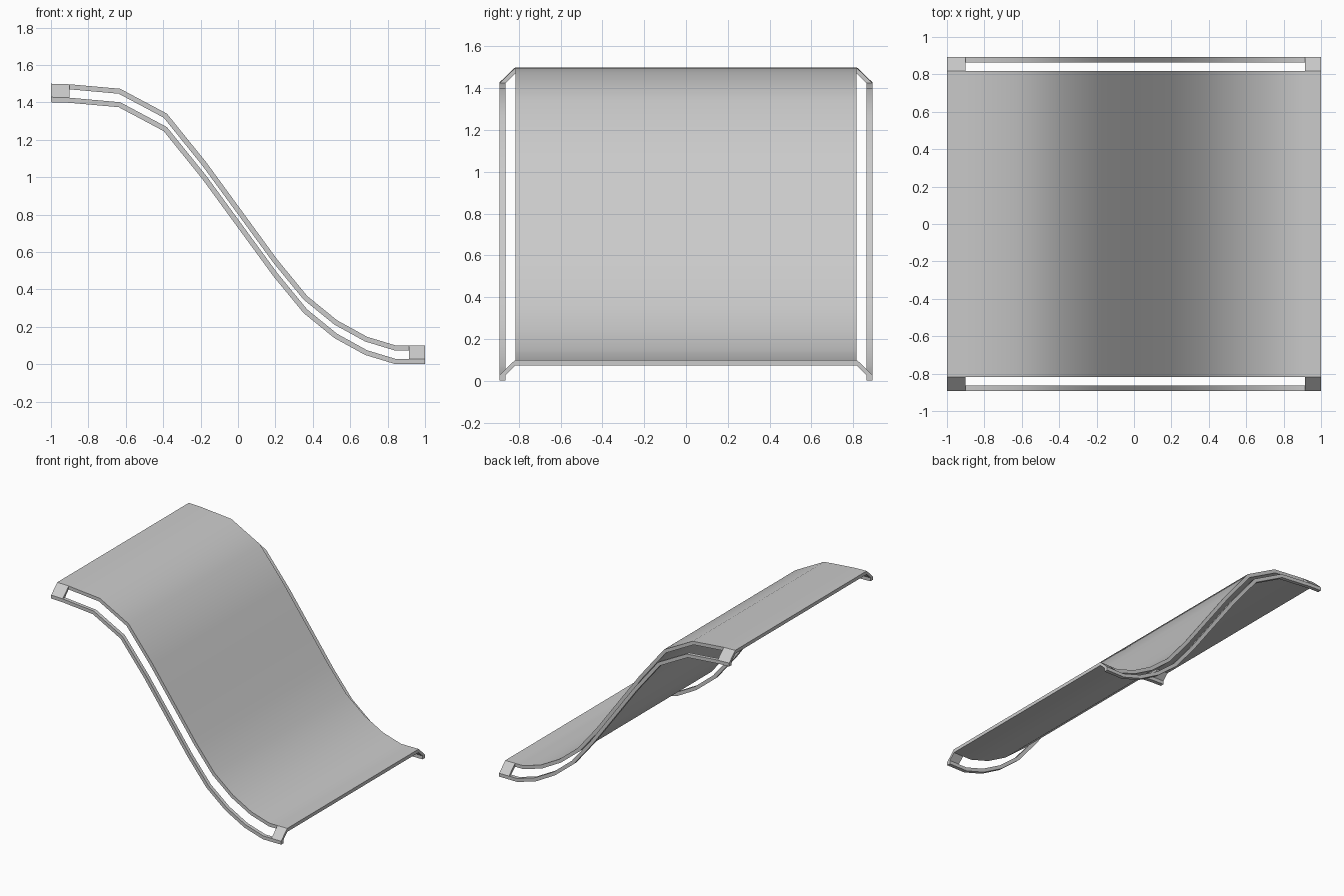
import bpy, bmesh
from mathutils import Vector

if "Cube" in bpy.data.objects:
    bpy.data.objects.remove(bpy.data.objects["Cube"])

# Side profile of the curved deck (top surface), x and z
PATH = [(-1, 1.5), (-0.9, 1.497), (-0.63, 1.473), (-0.38, 1.34), (-0.17, 1.08),
        (0.02, 0.82), (0.21, 0.56), (0.37, 0.365), (0.53, 0.235), (0.69, 0.147),
        (0.845, 0.1), (0.915, 0.1), (1, 0.1)]
T = 0.027                      # sheet thickness
DROP = 0.072                   # rail top below deck top
Y_DECK, Y_IN, Y_OUT = 0.817, 0.863, 0.892


def miter(i):
    """Downward mitred normal of the profile, vertical at the two ends."""
    if i in (0, len(PATH) - 1):
        return Vector((0, -1))
    a, b, c = (Vector(PATH[j]) for j in (i - 1, i, i + 1))
    n1 = Vector(((b - a).y, -(b - a).x)).normalized()
    n2 = Vector(((c - b).y, -(c - b).x)).normalized()
    m = (n1 + n2).normalized()
    return m / m.dot(n1)


def sweep(name, section, rows):
    """Sweep a section of (y, drop, thickness) points along path rows."""
    bm = bmesh.new()
    rings = []
    for i in rows:
        x, z = PATH[i]
        m = miter(i)
        rings.append([bm.verts.new((x + m.x * t, y, z - d + m.y * t))
                      for y, d, t in section])
    n = len(section)
    for a, b in zip(rings, rings[1:]):
        for k in range(n):
            bm.faces.new((a[k], a[(k + 1) % n], b[(k + 1) % n], b[k]))
    bm.faces.new(rings[0])
    bm.faces.new(rings[-1])
    bmesh.ops.recalc_face_normals(bm, faces=bm.faces)
    me = bpy.data.meshes.new(name)
    bm.to_mesh(me)
    bm.free()
    ob = bpy.data.objects.new(name, me)
    bpy.context.collection.objects.link(ob)
    bpy.ops.object.select_all(action='DESELECT')
    ob.select_set(True)
    bpy.context.view_layer.objects.active = ob
    bpy.ops.object.shade_smooth_by_angle(angle=0.6)


every_row = range(len(PATH))
last = len(PATH) - 1

# Curved deck
sweep("deck", [(-Y_DECK, 0, 0), (Y_DECK, 0, 0), (Y_DECK, 0, T), (-Y_DECK, 0, T)], every_row)

for s, side in ((-1, "front"), (1, "back")):
    # Rail running below the deck edge
    sweep(side + "_rail", [(s * Y_IN, DROP, 0), (s * Y_OUT, DROP, 0),
                           (s * Y_OUT, DROP, T), (s * Y_IN, DROP, T)], every_row)
    # Sloped webs joining rail and deck at both ends
    web = [(s * Y_DECK, 0, 0), (s * Y_OUT, DROP, 0), (s * Y_IN, DROP, 0), (s * Y_DECK, 0, T)]
    sweep(side + "_upper_web", web, (0, 1))
    sweep(side + "_lower_web", web, (last - 1, last))
